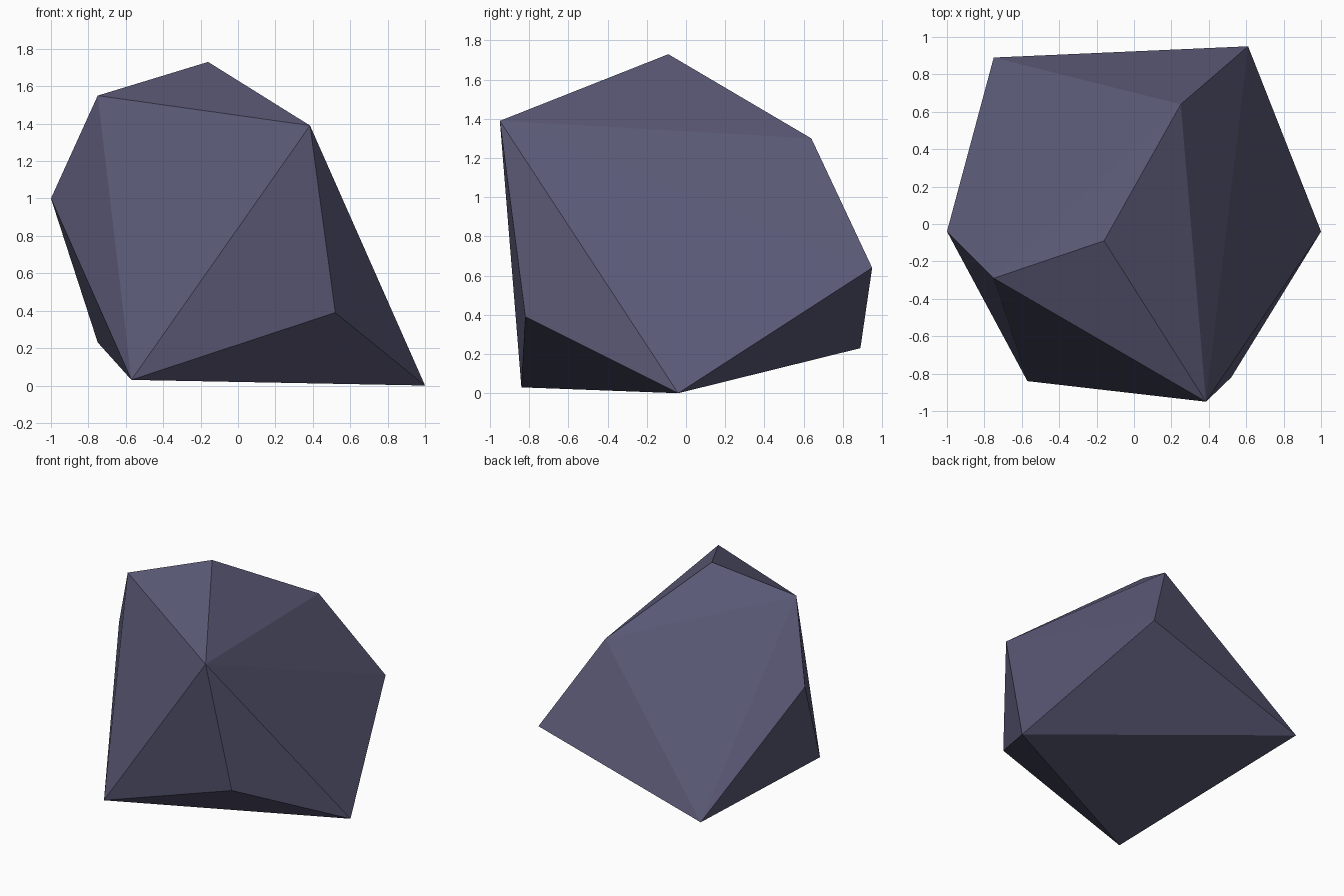
import bpy
import bmesh

cube = bpy.data.objects.get("Cube")
if cube:
    bpy.data.objects.remove(cube, do_unlink=True)

# Slate stone colour
stone = bpy.data.materials.new("slate_stone")
stone.use_nodes = True
colour = (0.105, 0.102, 0.185, 1.0)
stone.diffuse_color = colour
stone.node_tree.nodes["Principled BSDF"].inputs["Base Color"].default_value = colour

# Corner points of the faceted boulder
corners = [
    (-0.16, -0.09, 1.73),   # peak
    (-0.75, -0.29, 1.55),   # right shoulder
    (0.385, -0.95, 1.39),   # front shoulder
    (0.25, 0.64, 1.30),     # back shoulder
    (-1.0, -0.04, 1.0),     # right side
    (0.61, 0.95, 0.64),     # back left
    (0.52, -0.82, 0.39),    # front left
    (-0.75, 0.89, 0.23),    # back right
    (-0.57, -0.84, 0.03),   # front foot
    (1.0, -0.04, 0.0),      # left foot
]

# Flat-faced boulder wrapped around the corners
bm = bmesh.new()
for corner in corners:
    bm.verts.new(corner)
bmesh.ops.convex_hull(bm, input=bm.verts)
bmesh.ops.recalc_face_normals(bm, faces=bm.faces)
mesh = bpy.data.meshes.new("boulder")
bm.to_mesh(mesh)
bm.free()
mesh.materials.append(stone)
boulder = bpy.data.objects.new("boulder", mesh)
bpy.context.collection.objects.link(boulder)
